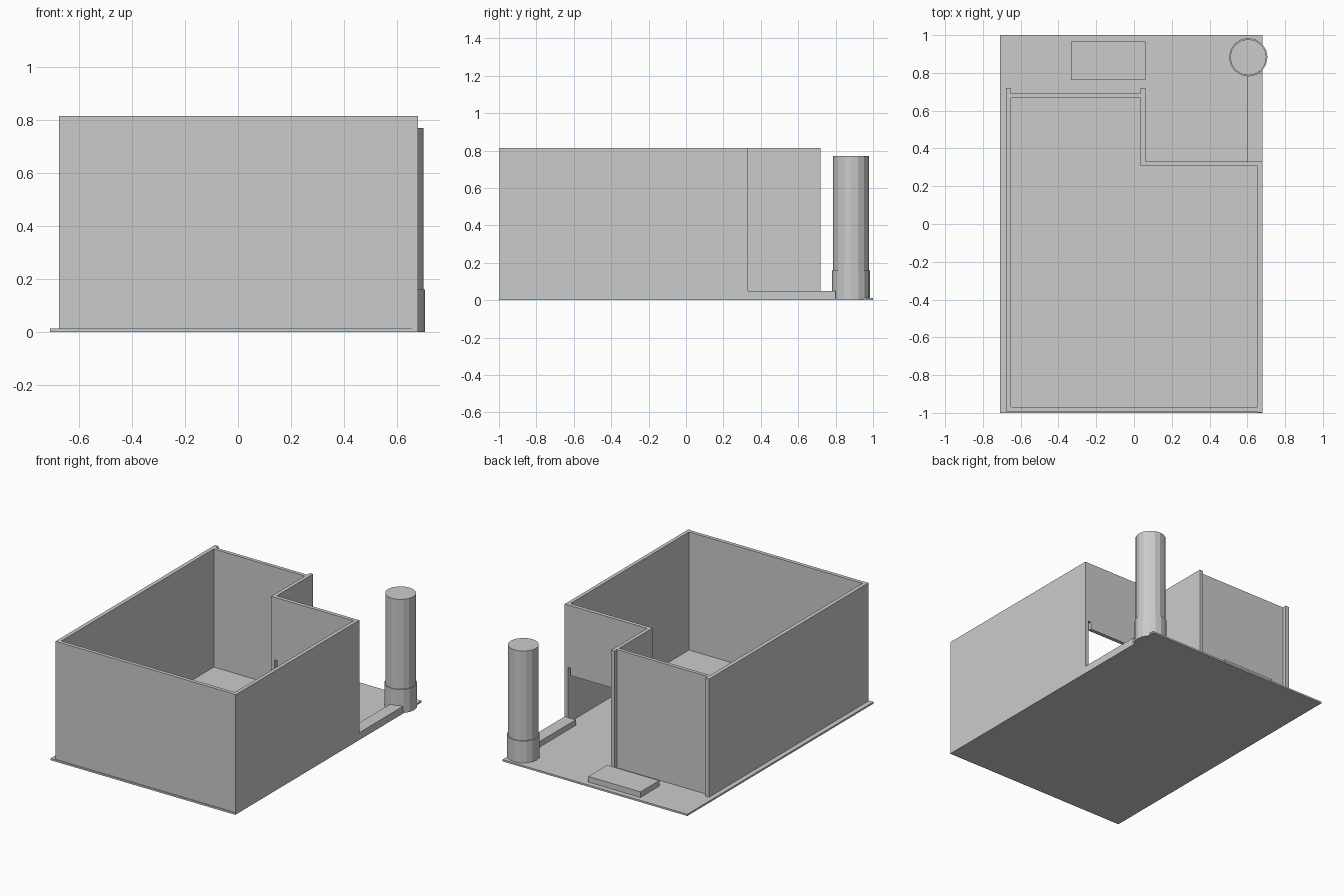
import bpy, bmesh, math

if "Cube" in bpy.data.objects:
    bpy.data.objects.remove(bpy.data.objects["Cube"])

TOP = 0.815    # wall height
FLOOR = 0.012  # slab thickness


def finish(name, bm):
    bmesh.ops.recalc_face_normals(bm, faces=bm.faces)
    mesh = bpy.data.meshes.new(name)
    bm.to_mesh(mesh)
    bm.free()
    obj = bpy.data.objects.new(name, mesh)
    bpy.context.collection.objects.link(obj)
    return obj


def prism(name, points, offset):
    """Extrude a closed 3D outline along an offset vector."""
    bm = bmesh.new()
    face = bm.faces.new([bm.verts.new(p) for p in points])
    ext = bmesh.ops.extrude_face_region(bm, geom=[face])
    moved = [g for g in ext["geom"] if isinstance(g, bmesh.types.BMVert)]
    bmesh.ops.translate(bm, verts=moved, vec=offset)
    # extrusion drops or keeps the start face depending on context: ensure it is capped
    open_edges = [e for e in bm.edges if e.is_boundary]
    if open_edges:
        bmesh.ops.holes_fill(bm, edges=open_edges)
    return finish(name, bm)


def box(name, x0, x1, y0, y1, z0, z1):
    return prism(name, [(x0, y0, z0), (x1, y0, z0), (x1, y1, z0), (x0, y1, z0)],
                 (0, 0, z1 - z0))


def cylinder(name, x, y, radius, z0, z1, sides=16):
    ring = [(x + radius * math.cos(2 * math.pi * i / sides),
             y + radius * math.sin(2 * math.pi * i / sides), z0) for i in range(sides)]
    return prism(name, ring, (0, 0, z1 - z0))


# Ground slab
box("floor_slab", -0.71, 0.68, -1.0, 1.0, 0, FLOOR)

# Room walls; the left and step walls run past the back wall as fins
box("left_wall", -0.677, -0.65, -0.993, 0.72, FLOOR, TOP)
box("front_wall", -0.65, 0.655, -0.993, -0.968, FLOOR, TOP)
box("right_wall", 0.655, 0.68, -0.997, 0.332, 0, TOP)
box("back_wall", -0.65, 0.035, 0.668, 0.692, FLOOR, TOP)
box("step_wall", 0.035, 0.06, 0.306, 0.72, FLOOR, TOP)

# Recessed wall above the wide opening, with small notches at both ends
header = [(0.06, TOP), (0.06, 0.39), (0.08, 0.39), (0.08, 0.34),
          (0.635, 0.34), (0.635, 0.39), (0.655, 0.39), (0.655, TOP)]
prism("opening_header", [(x, 0.306, z) for x, z in header], (0, 0.026, 0))

# Low kerb wall and doorstep
box("low_wall", 0.597, 0.68, 0.332, 0.80, FLOOR, 0.05)
box("doorstep", -0.333, 0.06, 0.763, 0.965, FLOOR, 0.05)

# Corner column
cylinder("column_base", 0.605, 0.883, 0.102, 0, 0.16)
cylinder("column_shaft", 0.605, 0.883, 0.096, 0.16, 0.77)
